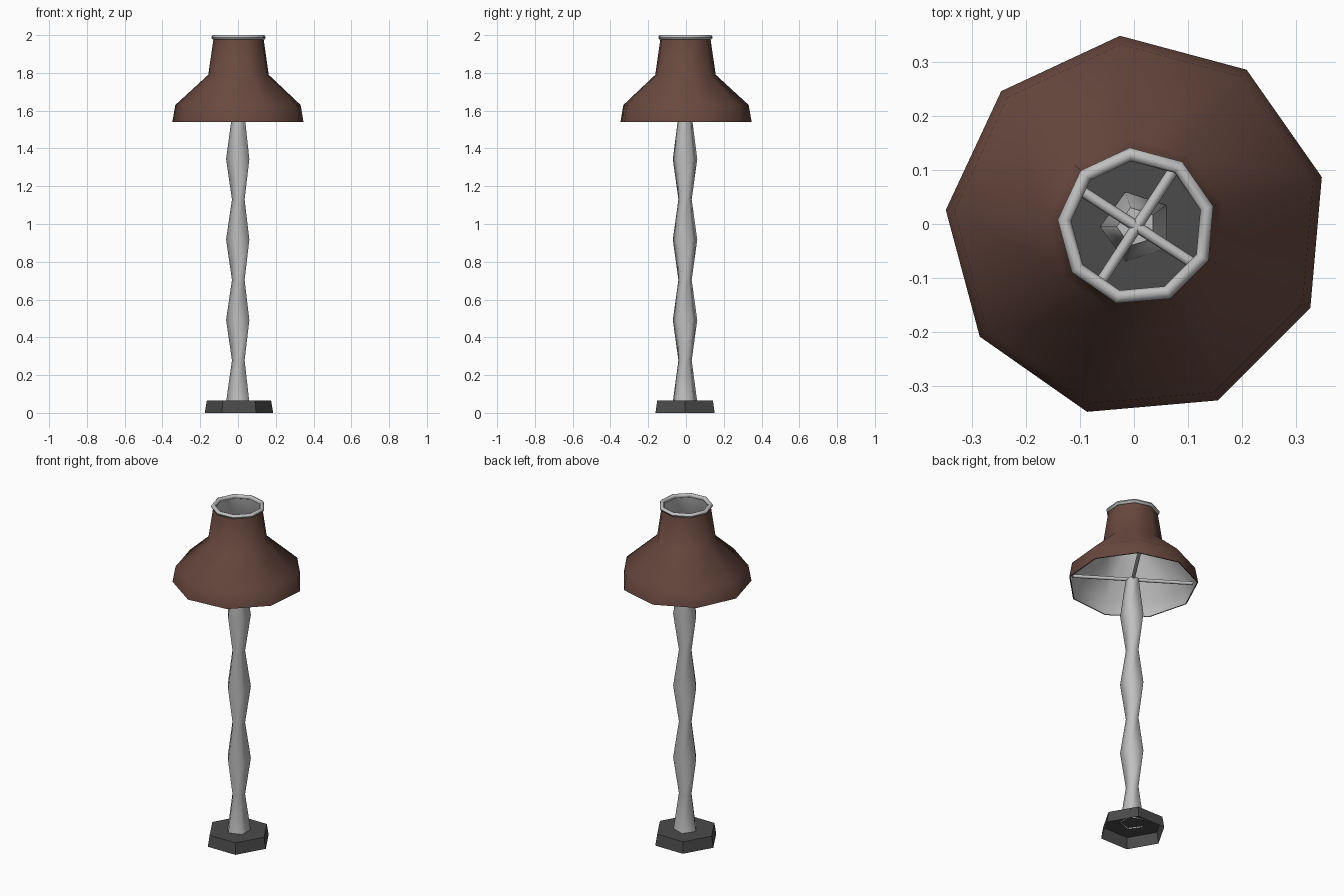
import bpy, math

if "Cube" in bpy.data.objects:
    bpy.data.objects.remove(bpy.data.objects["Cube"])

CX, CY = 0.005, -0.005   # shared vertical axis


def mat(name, rgb):
    m = bpy.data.materials.new(name)
    m.diffuse_color = (*rgb, 1)
    m.use_nodes = True
    m.node_tree.nodes["Principled BSDF"].inputs["Base Color"].default_value = m.diffuse_color
    return m


BROWN = mat("brown shade", (0.14, 0.066, 0.05))
GREY = mat("light grey", (0.52, 0.52, 0.52))
DARK = mat("dark grey", (0.07, 0.07, 0.07))


def lathe(name, profile, sides, phase, mats, cap_top=False):
    """Revolve (radius, z) points into a faceted tube."""
    verts = []
    for r, z in profile:
        for i in range(sides):
            a = math.radians(phase) + 2 * math.pi * i / sides
            verts.append((CX + r * math.cos(a), CY + r * math.sin(a), z))
    faces = []
    for k in range(len(profile) - 1):
        for i in range(sides):
            j = (i + 1) % sides
            b = k * sides
            faces.append((b + i, b + j, b + sides + j, b + sides + i))
    if cap_top:
        b = (len(profile) - 1) * sides
        faces.append(tuple(range(b, b + sides)))
    me = bpy.data.meshes.new(name)
    me.from_pydata(verts, [], faces)
    for m in mats:
        me.materials.append(m)
    ob = bpy.data.objects.new(name, me)
    bpy.context.collection.objects.link(ob)
    return ob


def smooth(ob, angle):
    bpy.ops.object.select_all(action='DESELECT')
    ob.select_set(True)
    bpy.context.view_layer.objects.active = ob
    bpy.ops.object.shade_smooth_by_angle(angle=math.radians(angle))


# Hexagonal foot, hollow underneath
lathe("base", [(0.181, 0), (0.17, 0.066)], 6, 0, [DARK], cap_top=True)

# Five-sided turned pole with alternating bulges and waists
pole_profile = [(0.068 if i % 2 == 0 else 0.037, 0.065 + 0.213 * i)
                for i in range(7)] + [(0.037, 1.575)]
pole_profile[0] = (0.068, 0.058)
smooth(lathe("pole", pole_profile, 5, 180, [GREY], cap_top=True), 75)

# Nine-sided shade: brown outside, light lining inside
shade_profile = [(0.354, 1.54), (0.338, 1.63), (0.163, 1.79), (0.134, 1.988)]
smooth(lathe("shade", shade_profile, 9, 15, [BROWN]), 60)
lining = lathe("shade_lining", [(r - 0.006, z - (0.004 if 0 < i < 3 else 0))
                                for i, (r, z) in enumerate(shade_profile)],
               9, 15, [GREY])
lining.data.flip_normals()
smooth(lining, 60)
smooth(lathe("shade_rim", [(0.348, 1.54), (0.354, 1.54)], 9, 15, [BROWN]), 30)

# Rolled ring at the shade opening
ring_profile = [(0.134 + 0.0125 * math.cos(-2 * math.pi * i / 8),
                 1.9875 - 0.0125 * math.sin(-2 * math.pi * i / 8))
                for i in range(9)]
smooth(lathe("top_ring", ring_profile, 9, 15, [GREY]), 60)

# Crossed support bars inside the lower shade
for n, ang in enumerate((57, 147)):
    bpy.ops.mesh.primitive_cylinder_add(
        vertices=8, radius=0.01, depth=0.65, location=(CX, CY, 1.575),
        rotation=(0, math.pi / 2, math.radians(ang)))
    bar = bpy.context.object
    bar.name = f"support_bar_{n + 1}"
    bar.data.materials.append(GREY)
    smooth(bar, 60)
